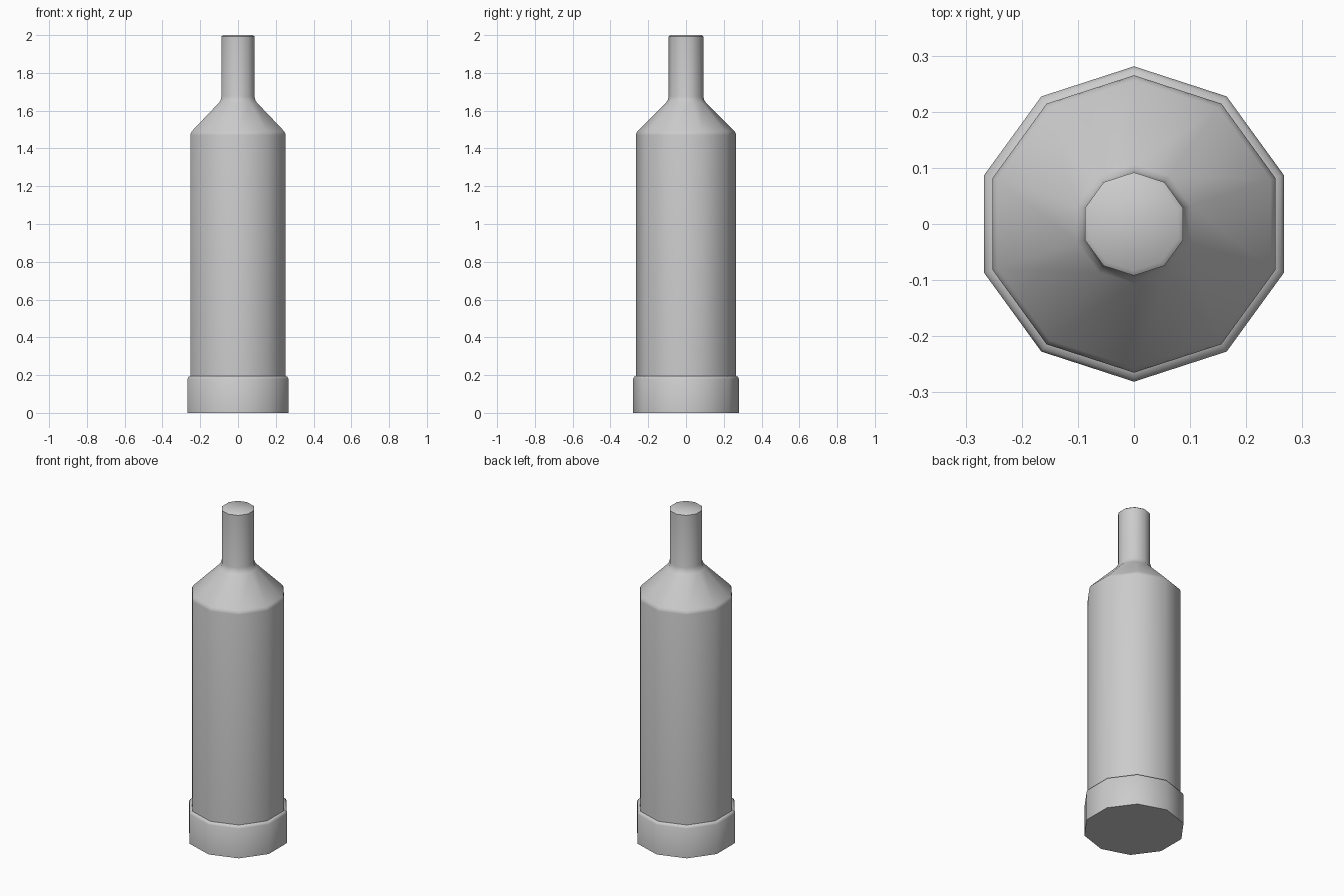
import bpy, bmesh, math

if "Cube" in bpy.data.objects:
    bpy.data.objects.remove(bpy.data.objects["Cube"])

SIDES = 10


def lathe(name, profile):
    """Revolve a (radius, height) profile into a closed ten-sided solid."""
    bm = bmesh.new()
    rings = []
    for r, z in profile:
        ring = []
        for i in range(SIDES):
            a = math.pi / 2 + i * math.tau / SIDES
            ring.append(bm.verts.new((r * math.cos(a), r * math.sin(a), z)))
        rings.append(ring)
    for low, high in zip(rings, rings[1:]):
        for i in range(SIDES):
            j = (i + 1) % SIDES
            bm.faces.new((low[i], low[j], high[j], high[i]))
    bm.faces.new(rings[0][::-1])
    bm.faces.new(rings[-1])
    mesh = bpy.data.meshes.new(name)
    bm.to_mesh(mesh)
    bm.free()
    obj = bpy.data.objects.new(name, mesh)
    bpy.context.collection.objects.link(obj)
    # Smooth around the sides, crisp at the caps
    bpy.ops.object.select_all(action='DESELECT')
    obj.select_set(True)
    bpy.context.view_layer.objects.active = obj
    bpy.ops.object.shade_smooth_by_angle(angle=math.radians(40))
    return obj


# Bottle: wide foot, straight body, sloped shoulder, narrow neck
lathe("bottle", [
    (0.281, 0.0), (0.281, 0.18), (0.275, 0.191), (0.265, 0.195),  # foot
    (0.265, 1.47), (0.263, 1.48), (0.256, 1.492),                 # body
    (0.106, 1.642), (0.097, 1.655), (0.092, 1.675),               # shoulder
    (0.092, 1.993), (0.083, 2.0),                                 # neck
])
